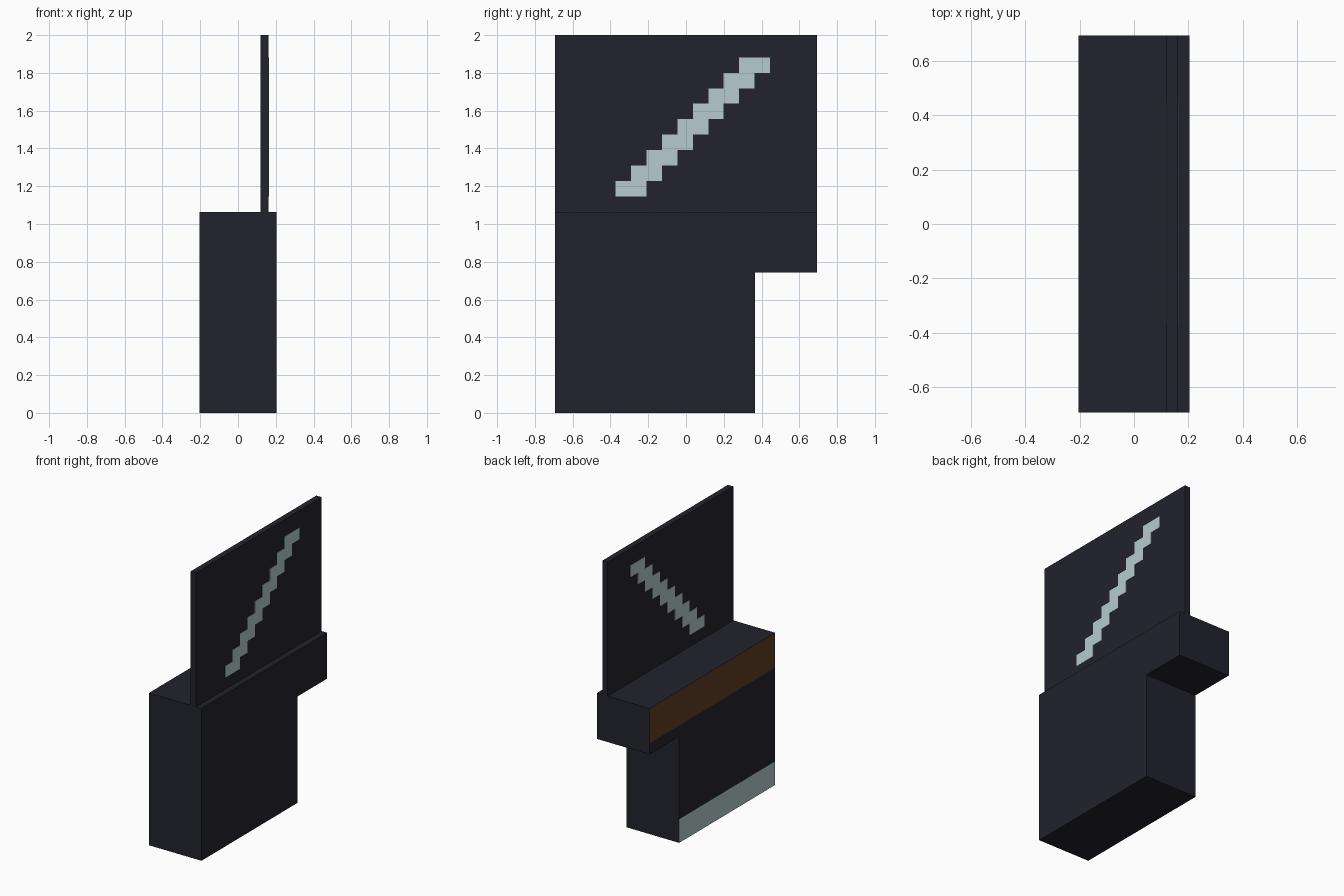
import bpy, bmesh

if "Cube" in bpy.data.objects:
    bpy.data.objects.remove(bpy.data.objects["Cube"])

HX, HY = 0.203, 0.693      # half width, half depth
TOP = 1.064                # cabinet top
PX0, PX1 = 0.12, 0.161     # upright panel faces


def material(name, rgb):
    m = bpy.data.materials.new(name)
    lin = [((c / 255 + 0.055) / 1.055) ** 2.4 for c in rgb]
    m.diffuse_color = (*lin, 1)
    m.use_nodes = True
    m.node_tree.nodes["Principled BSDF"].inputs["Base Color"].default_value = m.diffuse_color
    return m


dark = material("dark slate", (34, 34, 45))
pale = material("pale grey blue", (181, 203, 205))
brown = material("brown", (97, 63, 37))


def extrude_profile(name, outline, x0, x1, mats):
    """Prism from a (y, z) outline, extruded along x."""
    bm = bmesh.new()
    face = bm.faces.new([bm.verts.new((x0, y, z)) for y, z in outline])
    new = bmesh.ops.extrude_face_region(bm, geom=[face])["geom"]
    bmesh.ops.translate(bm, vec=(x1 - x0, 0, 0),
                        verts=[v for v in new if isinstance(v, bmesh.types.BMVert)])
    bmesh.ops.recalc_face_normals(bm, faces=bm.faces)
    me = bpy.data.meshes.new(name)
    bm.to_mesh(me)
    bm.free()
    for m in mats:
        me.materials.append(m)
    ob = bpy.data.objects.new(name, me)
    bpy.context.collection.objects.link(ob)
    return ob


# Cabinet: L-shaped side outline with an overhanging top at the back
cabinet = extrude_profile(
    "cabinet",
    [(-HY, 0), (0.365, 0), (0.365, 0.743), (HY, 0.743), (HY, TOP), (-HY, TOP)],
    -HX, HX, [dark, brown, pale])

# Bands cut into the left side: pale at the foot, brown along the top
BASE, TRIM = 0.165, 0.82
bm = bmesh.new()
bm.from_mesh(cabinet.data)
for z in (BASE, TRIM):
    bmesh.ops.bisect_plane(bm, geom=bm.verts[:] + bm.edges[:] + bm.faces[:],
                           plane_co=(0, 0, z), plane_no=(0, 0, 1))
bm.normal_update()
for f in bm.faces:
    if f.normal.x < -0.9:
        z = f.calc_center_median().z
        f.material_index = 1 if z > TRIM else 2 if z < BASE else 0
bm.to_mesh(cabinet.data)
bm.free()

# Thin upright panel
extrude_profile("upright_panel", [(-HY, TOP), (HY, TOP), (HY, 2), (-HY, 2)],
                PX0, PX1, [dark])

# Stepped diagonal stripe on both faces of the panel, as one stair outline
STEP, Y0, Z0, ROWS = 0.0818, -0.373, 1.146, 9
left, right = [], []
for i in range(ROWS):
    y, z = Y0 + i * STEP, Z0 + i * STEP
    left += [(y, z), (y, z + STEP)]
    right += [(y + 2 * STEP, z), (y + 2 * STEP, z + STEP)]
stair = right + left[::-1]
for name, x0, x1 in (("stripe_right", PX1, PX1 + 0.002),
                     ("stripe_left", PX0 - 0.002, PX0)):
    extrude_profile(name, stair, x0, x1, [pale])
